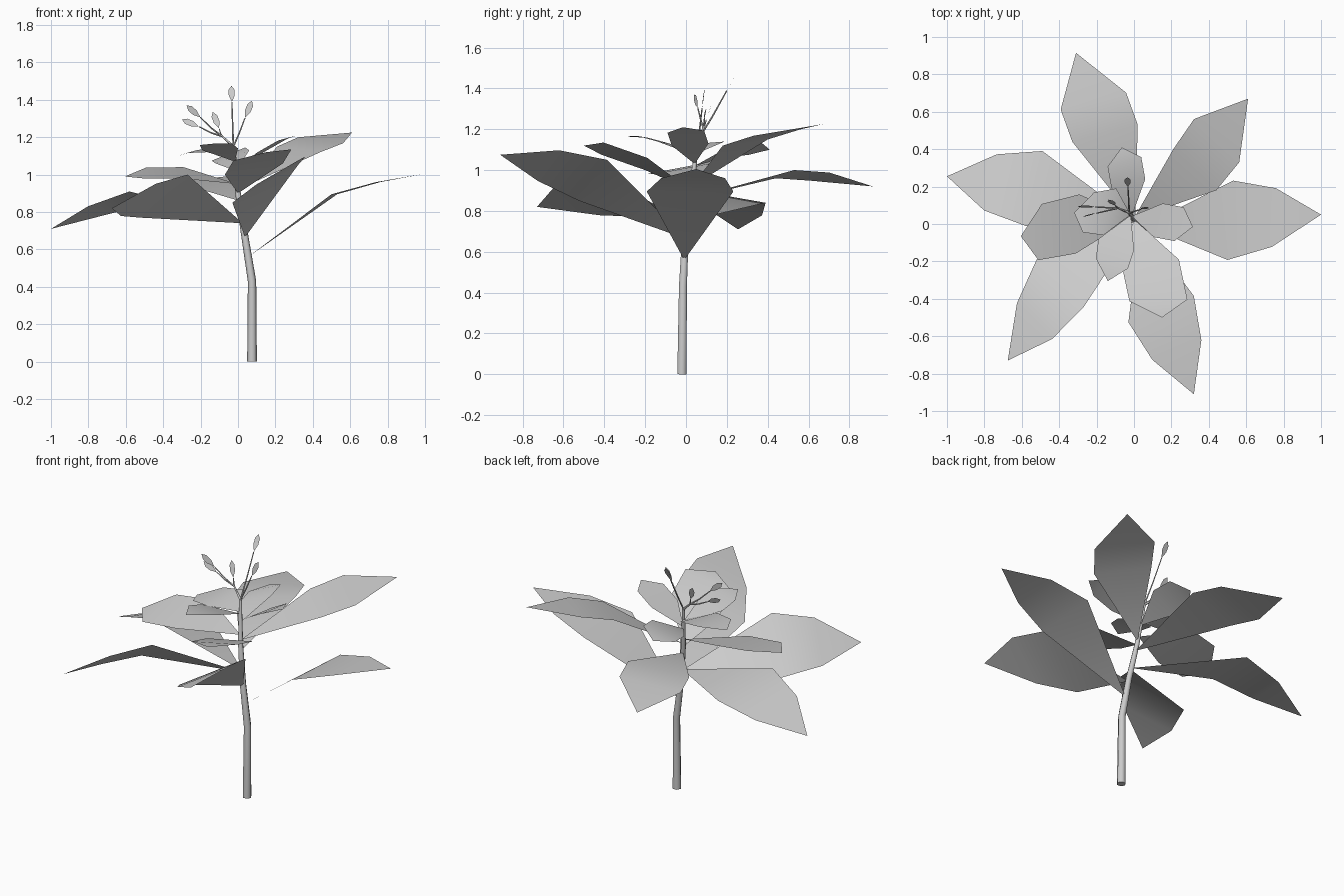
import bpy
from mathutils import Vector as V

if "Cube" in bpy.data.objects:
    bpy.data.objects.remove(bpy.data.objects["Cube"])


def add_mesh(name, verts, faces):
    me = bpy.data.meshes.new(name)
    me.from_pydata([tuple(v) for v in verts], [], faces)
    me.update()
    ob = bpy.data.objects.new(name, me)
    bpy.context.collection.objects.link(ob)
    for p in me.polygons:
        p.use_smooth = True
    return ob


def tube(name, path, r0, r1, sides=5):
    """Tapered tube through the path points."""
    cu = bpy.data.curves.new(name, 'CURVE')
    cu.dimensions = '3D'
    cu.bevel_depth = 1.0
    cu.bevel_resolution = 1 if sides > 4 else 0
    cu.use_fill_caps = True
    sp = cu.splines.new('POLY')
    sp.points.add(len(path) - 1)
    for i, p in enumerate(path):
        sp.points[i].co = (*p, 1)
        sp.points[i].radius = r0 + (r1 - r0) * i / (len(path) - 1)
    ob = bpy.data.objects.new(name, cu)
    bpy.context.collection.objects.link(ob)
    return ob


# Main stem, bending slightly and rising to the crown
STEM = [V(p) for p in [(.075, -.02, 0), (.075, -.015, .43), (.035, -.003, .68),
                       (0, .025, .9), (-.015, .045, 1.05), (-.025, .06, 1.15)]]
tube("stem", STEM, .026, .008, 6)


def stem_at(z):
    for a, b in zip(STEM, STEM[1:]):
        if z <= b.z:
            return a.lerp(b, (z - a.z) / (b.z - a.z))
    return STEM[-1]


# Leaf: base on the stem, two cross-sections, tip
def leaf(name, base_z, mid, half, tip, f, k):
    mid, half, tip = V(mid), V(half), V(tip)
    upper = mid.lerp(tip, f) + V((0, 0, .012))
    verts = [stem_at(base_z), mid - half, mid + half,
             upper - half * k, upper + half * k, tip]
    add_mesh(name, verts, [(0, 1, 2), (1, 3, 4, 2), (3, 5, 4)])


# base height, mid-blade centre, half-width vector, tip, upper section position, upper width
large = [
    (.56, (.515, .02, .895), (.015, .212, 0), (1.0, .05, 1.005), .48, .74),
    (.92, (.325, .29, 1.135), (-.115, .11, .015), (.61, .67, 1.225), .41, 1.05),
    (.86, (-.155, .485, .98), (.175, .045, .02), (-.31, .915, .92), .40, 1.0),
    (.75, (-.535, .19, .875), (.045, .2, -.035), (-1.0, .255, .71), .50, .75),
    (.74, (-.395, -.317, .885), (.125, -.128, .115), (-.675, -.73, .82), .49, .75),
    (.665, (.145, -.455, .95), (.175, .07, .1), (.32, -.91, 1.075), .48, .75),
]
small = [
    (.90, (.085, -.195, 1.03), (.155, .005, .03), (.15, -.5, 1.12), .70, 1.0),
    (.95, (-.302, 0, 1.01), (.01, .158, .03), (-.605, -.065, .99), .66, .95),
    (1.03, (.13, .02, 1.125), (.025, .09, .005), (.315, -.015, 1.21), .60, 1.0),
    (1.07, (-.095, -.11, 1.135), (.095, -.03, .005), (-.14, -.305, 1.165), .52, .9),
    (1.08, (-.13, .065, 1.13), (.035, .125, .01), (-.32, .06, 1.1), .60, .85),
    (1.02, (-.03, .215, 1.095), (.09, .025, .035), (-.065, .41, 1.1), .60, 1.0),
]
for i, spec in enumerate(large):
    leaf(f"large_leaf_{i + 1}", *spec)
for i, spec in enumerate(small):
    leaf(f"small_leaf_{i + 1}", *spec)


# Flower spray: thin stalks ending in narrow flat buds
def bud(name, start, tip):
    start, tip = V(start), V(tip)
    d = (tip - start).normalized()
    side = d.cross(V((0, -1, .4))).normalized() * .016
    base = tip - d * .1
    tube(name + "_stalk", [start, start.lerp(base, .5) - V((0, 0, .006)), base], .005, .003, 4)
    a, b = base + d * .04, base + d * .075
    add_mesh(name, [base, a - side, a + side, b - side, b + side, tip],
             [(0, 1, 2), (1, 3, 4, 2), (3, 5, 4)])


top = STEM[-1]
fork = V((-.085, .085, 1.205))
tube("side_twig", [top, fork], .008, .005, 4)
buds = [(top, (-.035, .25, 1.475)), (top, (.075, .09, 1.395)),
        (fork, (-.275, .04, 1.37)), (fork, (-.135, .13, 1.335)),
        (fork, (-.3, .095, 1.295))]
for i, (start, tip) in enumerate(buds):
    bud(f"bud_{i + 1}", start, tip)
